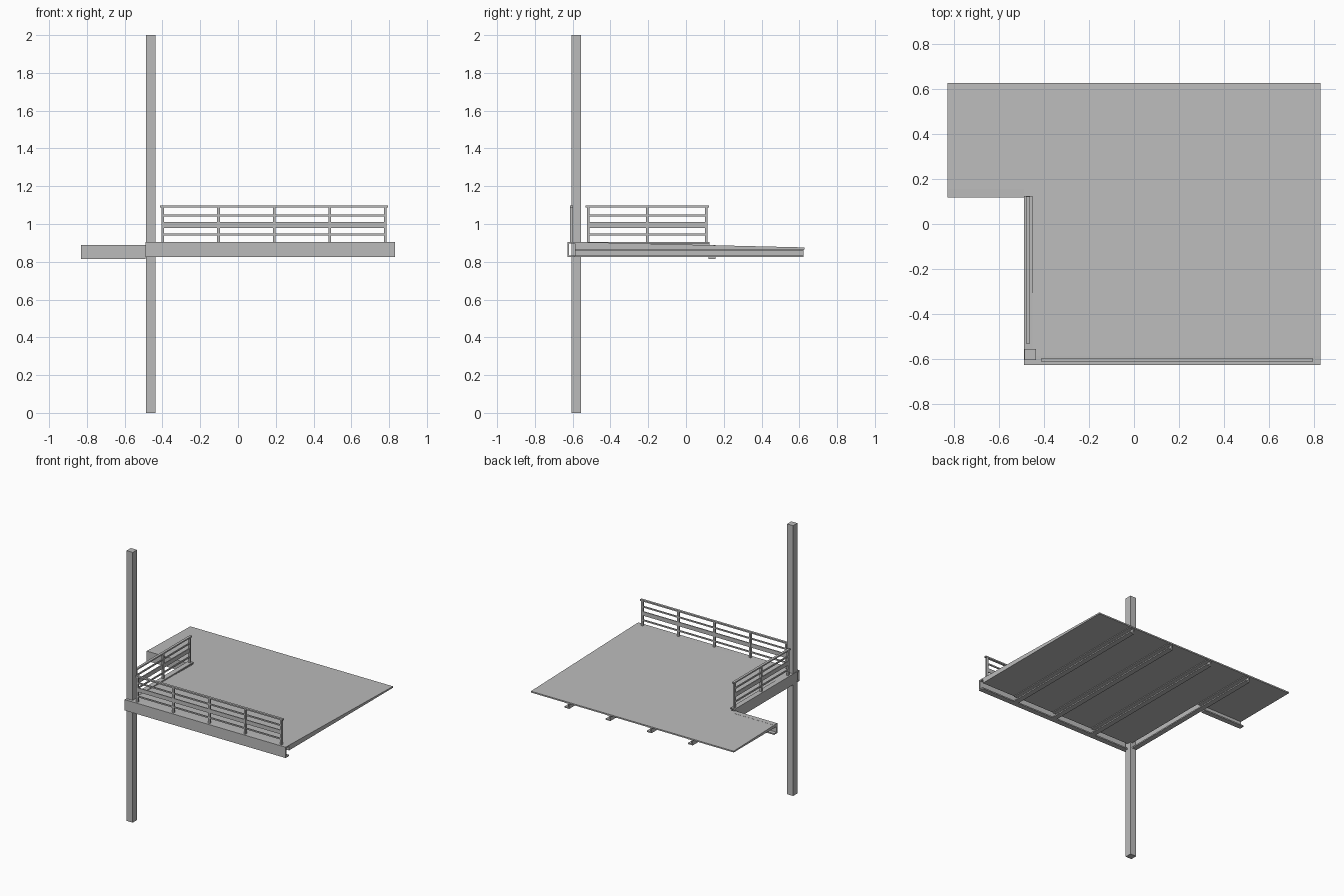
import bpy
import bmesh
from mathutils import Vector

cube = bpy.data.objects.get("Cube")
if cube:
    bpy.data.objects.remove(cube, do_unlink=True)

steel = bpy.data.materials.new("mid_grey")
steel.use_nodes = True
GREY = (0.5, 0.5, 0.5, 1)
steel.diffuse_color = GREY
steel.node_tree.nodes["Principled BSDF"].inputs["Base Color"].default_value = GREY


def finish(name, bm):
    bmesh.ops.recalc_face_normals(bm, faces=bm.faces)
    mesh = bpy.data.meshes.new(name)
    bm.to_mesh(mesh)
    bm.free()
    mesh.materials.append(steel)
    obj = bpy.data.objects.new(name, mesh)
    bpy.context.collection.objects.link(obj)
    return obj


def add_box(bm, x, y, z):
    """Box from (low, high) spans on each axis."""
    verts = bmesh.ops.create_cube(bm, size=1)["verts"]
    for v in verts:
        v.co = Vector([s[0] if c < 0 else s[1] for c, s in zip(v.co, (x, y, z))])


def prism(name, points, move):
    """Close a planar outline and extrude it along a vector."""
    bm = bmesh.new()
    face = bm.faces.new([bm.verts.new(p) for p in points])
    geom = bmesh.ops.extrude_face_region(bm, geom=[face])["geom"]
    verts = [g for g in geom if isinstance(g, bmesh.types.BMVert)]
    bmesh.ops.translate(bm, verts=verts, vec=move)
    return finish(name, bm)


def channel(name, start, end, axis, side, low, high, width=0.038, t=0.009):
    """C-section with its web at 'side', opening toward the positive direction."""
    outline = [(0, low), (width, low), (width, low + t), (t, low + t),
               (t, high - t), (width, high - t), (width, high), (0, high)]
    if axis == "x":
        pts = [(start, side + a, z) for a, z in outline]
        return prism(name, pts, (end - start, 0, 0))
    pts = [(side + a, start, z) for a, z in outline]
    return prism(name, pts, (0, end - start, 0))


def railing(name, axis, start, end, centre, posts):
    """Posts, handrail, wide middle rail and thin infill bars."""
    bm = bmesh.new()

    def piece(span, half, z):
        across = (centre - half, centre + half)
        x, y = (span, across) if axis == "x" else (across, span)
        add_box(bm, x, y, z)

    step = (end - start - 0.03) / (posts - 1)
    for i in range(posts):
        p = start + 0.015 + i * step
        piece((p - 0.007, p + 0.007), 0.007, (0.9, 1.09))
    piece((start, end), 0.009, (1.087, 1.097))
    inner = (start + 0.015, end - 0.015)
    piece(inner, 0.004, (0.98, 1.01))
    for z in (0.945, 1.045):
        piece(inner, 0.004, (z - 0.005, z + 0.005))
    return finish(name, bm)


# Tall corner post
bm = bmesh.new()
add_box(bm, (-0.487, -0.437), (-0.607, -0.557), (0, 2))
finish("corner_post", bm)

# Deck: a shallow wedge sloping to the back, with a wing on one side
FRONT, NOTCH, BACK, BASE = -0.588, 0.125, 0.628, 0.866


def deck_top(y):
    return 0.905 + (y - FRONT) / (BACK - FRONT) * -0.029


plan = [(-0.455, FRONT), (0.83, FRONT), (0.83, BACK),
        (-0.83, BACK), (-0.83, NOTCH), (-0.455, NOTCH)]
deck = prism("deck", [(x, y, BASE) for x, y in plan], (0, 0, 0.03))
for v in deck.data.vertices:
    if v.co.z > BASE + 0.01:
        v.co.z = deck_top(v.co.y)

# Edge beams
channel("front_beam", -0.49, 0.83, "x", -0.628, 0.825, 0.905, width=0.04)
channel("side_beam", -0.588, 0.125, "y", -0.49, 0.825, 0.905)
channel("wing_beam", -0.83, -0.49, "x", 0.118, 0.816, 0.888)

# Joists under the deck
for i in range(4):
    start = 0.125 if i == 0 else FRONT
    channel(f"joist_{i + 1}", start, 0.622, "y", -0.49 + i * 0.337, 0.825, 0.87)

# Railings
railing("front_railing", "x", -0.413, 0.795, -0.606, 5)
railing("side_railing", "y", -0.533, 0.123, -0.472, 3)
